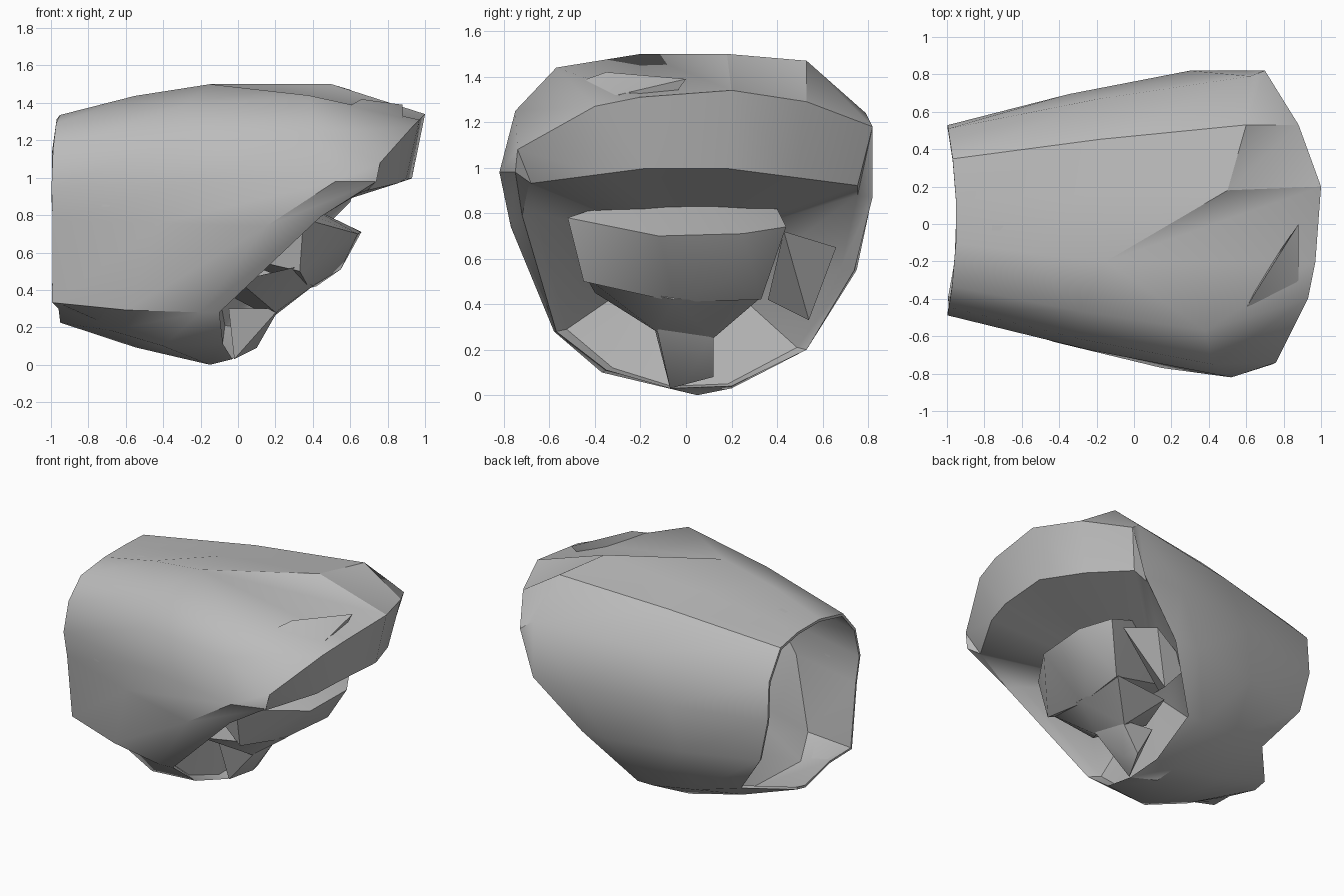
import bpy, bmesh, math
from mathutils import Vector

if "Cube" in bpy.data.objects:
    bpy.data.objects.remove(bpy.data.objects["Cube"], do_unlink=True)

stone = bpy.data.materials.new("stone grey")
stone.use_nodes = True
stone.diffuse_color = (0.5, 0.5, 0.5, 1)
stone.node_tree.nodes["Principled BSDF"].inputs["Base Color"].default_value = (0.5, 0.5, 0.5, 1)


def finish(bm, name):
    """Turn a bmesh into a softly shaded stone object."""
    bmesh.ops.recalc_face_normals(bm, faces=bm.faces)
    mesh = bpy.data.meshes.new(name)
    bm.to_mesh(mesh)
    bm.free()
    mesh.materials.append(stone)
    obj = bpy.data.objects.new(name, mesh)
    bpy.context.collection.objects.link(obj)
    bpy.ops.object.select_all(action="DESELECT")
    obj.select_set(True)
    bpy.context.view_layer.objects.active = obj
    bpy.ops.object.shade_smooth_by_angle(angle=math.radians(35))
    return obj


def loft(name, rings, start, end):
    """Bridge matching rings with triangles and fan both ends to a point."""
    bm = bmesh.new()
    loops = [[bm.verts.new(p) for p in ring] for ring in rings]
    count = len(loops[0])
    for a, b in zip(loops, loops[1:]):
        for i in range(count):
            j = (i + 1) % count
            bm.faces.new((a[i], a[j], b[j]))
            bm.faces.new((a[i], b[j], b[i]))
    for loop, tip in ((loops[0], start), (loops[-1], end)):
        v = bm.verts.new(tip)
        for i in range(count):
            bm.faces.new((loop[i], loop[(i + 1) % count], v))
    return finish(bm, name)


def chunk(name, points):
    """Faceted lump spanning a handful of corner points."""
    bm = bmesh.new()
    for p in points:
        bm.verts.new(p)
    bmesh.ops.convex_hull(bm, input=bm.verts)
    loose = [v for v in bm.verts if not v.link_faces]
    bmesh.ops.delete(bm, geom=loose, context="VERTS")
    return finish(bm, name)


# Widest outline of the shell, clockwise from the top
girth = [Vector(p) for p in (
    (-.15, -.2, 1.5), (.5, .18, 1.5), (.6, .53, 1.47), (.62, .79, 1.24),
    (.3, .82, .88), (.1, .75, .55), (-.12, .53, .2), (-.17, .2, .03),
    (-.15, .05, 0), (-.4, -.37, .1), (-.2, -.58, .28), (.15, -.77, .74),
    (.52, -.82, .98), (.42, -.75, 1.25), (.38, -.57, 1.44))]

# Front edge of the shell, slanting from brim to chin
brim = [Vector(p) for p in (
    (.97, -.2, 1.31), (1, .2, 1.34), (.88, .53, 1.29), (.7, .82, 1.18),
    (.6, .82, .87), (.28, .74, .55), (0, .53, .2), (-.02, .2, .04),
    (-.03, -.07, .03), (-.08, -.35, .11), (-.1, -.57, .28), (.44, -.72, .79),
    (.74, -.75, .98), (.76, -.74, 1.08), (.93, -.4, 1.27))]

# Rear rim, with a low corner on one side and a notch on the other
rear = [Vector((-.95 - .07 * p.y ** 2, .02 + p.y * .62, .78 + (p.z - .75) * .74))
        for p in girth]
rear[10] += Vector((-.02, -.06, -.1))
rear[6] += Vector((.26, .06, -.08))
rear[5] += Vector((.06, .03, -.05))

# Swelling between rear rim and girth
middle = Vector((0, 0, .76))
swell = []
for a, b in zip(rear, girth):
    m = a.lerp(b, .5)
    swell.append(Vector((m.x, m.y * 1.03, .76 + (m.z - .76) * 1.03)))

# Underside of the brim and the front hollow
lip = [Vector((p.x - .07, p.y * .92, min(p.z + .01, 1.02 - .12 * abs(p.y)))) for p in brim]
deep = Vector((-.15, 0, .65))
hollow = [p.lerp(deep, .45) for p in lip]


def inside(ring, scale):
    """Shrink a ring towards the long axis for the inner wall."""
    return [Vector((p.x, p.y * scale, .76 + (p.z - .76) * scale)) for p in ring]


# Rear cavity behind thin walls
inner_rim = inside(rear, .97)
inner_wall = inside(swell, .96)
back_floor = [p.lerp(Vector((-.25, 0, .76)), .35) for p in inner_wall]
loft("shell", [back_floor, inner_wall, inner_rim, rear, swell, girth, brim, lip, hollow],
     (-.25, 0, .76), deep)

# Core lump inside the hollow
chunk("core", [
    (.35, -.52, .78), (.3, -.34, .84), (.35, .06, .86), (.35, .4, .82),
    (.55, .44, .74), (.64, -.12, .7), (.66, .25, .71), (.42, .33, .42),
    (.38, -.05, .41), (.33, -.45, .5), (.55, .2, .51),
    (-.1, -.2, .6), (-.1, .2, .6)])

# Tapering jaw under the core
chunk("jaw", [
    (.3, -.44, .52), (.41, .33, .43), (.4, -.05, .42), (.2, -.13, .28),
    (.18, .12, .25), (0, -.4, .45), (0, .3, .42), (-.1, 0, .4)])

# Neck joining the jaw to the chin
chunk("neck", [
    (.22, -.13, .3), (.2, .12, .28), (.1, .02, .09), (-.02, -.07, .03),
    (.07, .12, .08), (-.05, -.14, .3), (-.05, .12, .3)])

# Strut joining the core to the left wall
chunk("side_strut", [
    (.45, .43, .72), (.36, .66, .65), (.2, .54, .33), (.1, .36, .42), (.06, .6, .5)])

# Raised flake on the brow
chunk("brow_flake", [
    (.52, -.58, 1.34), (.62, -.58, 1.28), (.88, -.3, 1.32), (.88, 0, 1.39),
    (.84, -.1, 1.25), (.66, -.35, 1.42), (.6, -.4, 1.25)])
